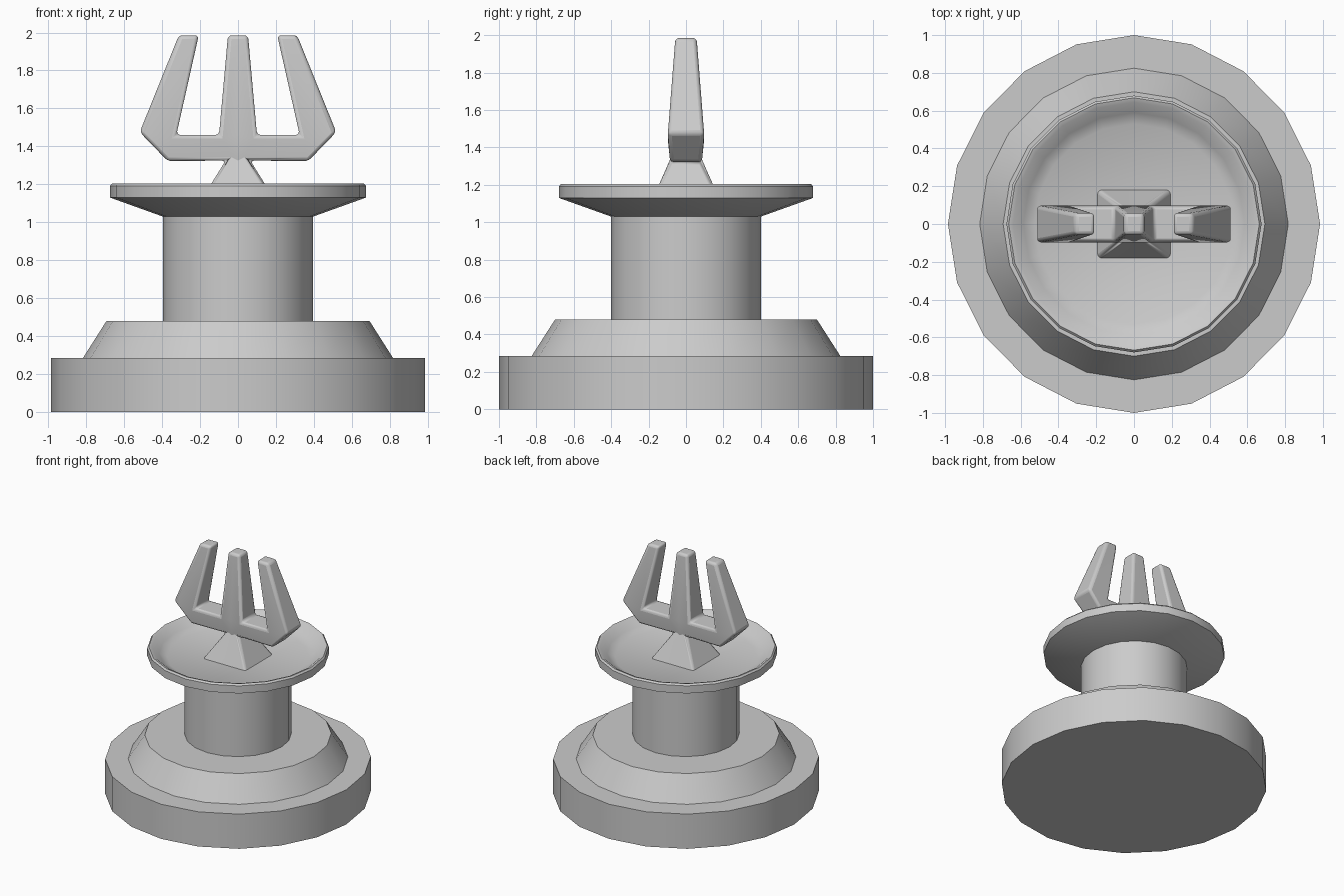
import bpy, bmesh, math

if "Cube" in bpy.data.objects:
    bpy.data.objects.remove(bpy.data.objects["Cube"])

SIDES = 20


def finish(name, bm, angle=30):
    bmesh.ops.recalc_face_normals(bm, faces=bm.faces[:])
    mesh = bpy.data.meshes.new(name)
    bm.to_mesh(mesh)
    bm.free()
    ob = bpy.data.objects.new(name, mesh)
    bpy.context.collection.objects.link(ob)
    bpy.ops.object.select_all(action='DESELECT')
    ob.select_set(True)
    bpy.context.view_layer.objects.active = ob
    bpy.ops.object.shade_smooth_by_angle(angle=math.radians(angle))
    return ob


def lathe(name, profile, sx=0.99):
    """Closed turned part from (radius, z) points, bottom to top."""
    bm = bmesh.new()
    rings = []
    for r, z in profile:
        rings.append([bm.verts.new((sx * r * math.cos(2 * math.pi * k / SIDES),
                                    r * math.sin(2 * math.pi * k / SIDES), z))
                      for k in range(SIDES)])
    for a, b in zip(rings, rings[1:]):
        for k in range(SIDES):
            j = (k + 1) % SIDES
            bm.faces.new((a[k], a[j], b[j], b[k]))
    bm.faces.new(rings[0])
    bm.faces.new(rings[-1])
    return finish(name, bm)


# Round foot, sloped step, column and shallow dish
lathe("base_disc", [(1.0, 0), (1.0, 0.285)], 0.985)
lathe("base_step", [(0.825, 0.285), (0.70, 0.48)])
lathe("column", [(0.40, 0.48), (0.40, 1.03)])
lathe("dish", [(0.40, 1.03), (0.68, 1.13), (0.68, 1.192), (0.668, 1.205),
               (0.645, 1.198), (0.59, 1.15), (0.53, 1.12)], 0.993)

# Three-pronged fork: half outline as (x, z, half depth), mirrored across x
pts = [(0, 1.10, 0.19), (0.205, 1.10, 0.19), (0.065, 1.325, 0.085), (0, 1.325, 0.085),
       (0.37, 1.322, 0.085), (0.518, 1.475, 0.097), (0.325, 1.46, 0.097),
       (0.10, 1.46, 0.097), (0, 1.46, 0.097), (0.312, 1.985, 0.057),
       (0.207, 1.985, 0.057), (0.053, 1.985, 0.057), (0, 1.985, 0.057)]
panels = [(0, 1, 2, 3), (3, 2, 7, 8), (2, 4, 6, 7), (4, 5, 6), (5, 9, 10, 6), (7, 11, 12, 8)]
outline = [0, 1, 2, 4, 5, 9, 10, 6, 7, 11, 12]

bm = bmesh.new()
front = [bm.verts.new((x, -d, z)) for x, z, d in pts]
back = [bm.verts.new((x, d, z)) for x, z, d in pts]
for p in panels:
    bm.faces.new([front[i] for i in p])
    bm.faces.new([back[i] for i in reversed(p)])
for a, b in zip(outline, outline[1:]):
    bm.faces.new((front[b], front[a], back[a], back[b]))
fork = finish("fork", bm)
mirror = fork.modifiers.new("mirror", 'MIRROR')
mirror.use_clip = True
bevel = fork.modifiers.new("round_edges", 'BEVEL')
bevel.width = 0.02
bevel.segments = 3
bevel.limit_method = 'ANGLE'
bevel.angle_limit = math.radians(36)
# Keep shading rule after the bevel
for m in list(fork.modifiers):
    if m.type == 'NODES':
        fork.modifiers.move(fork.modifiers.find(m.name), len(fork.modifiers) - 1)
